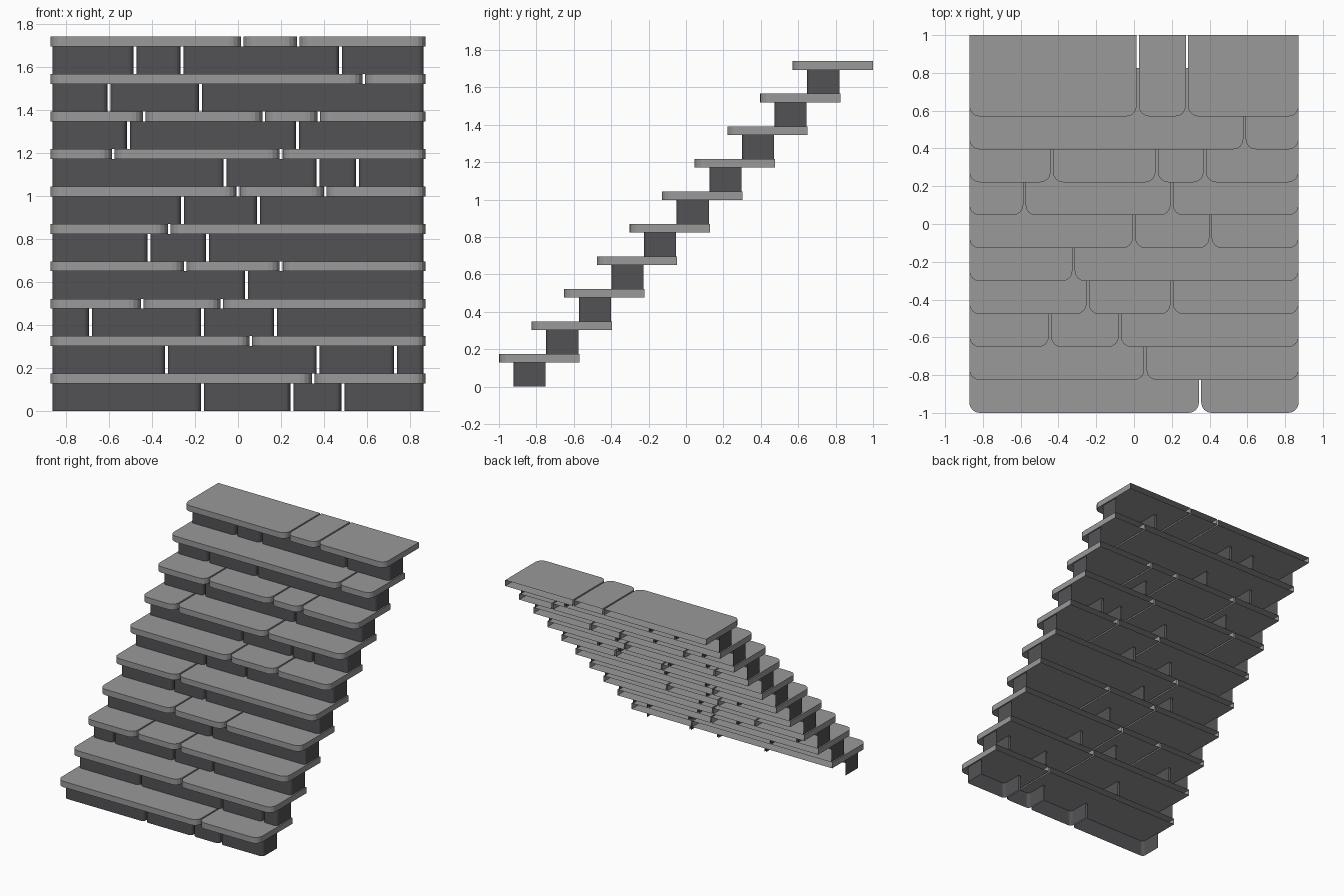
import bpy
import bmesh
import math

if "Cube" in bpy.data.objects:
    bpy.data.objects.remove(bpy.data.objects["Cube"])

RISE, RUN = 0.174, 0.1744        # height and depth offset of each step
SLAB = 0.046                     # tread thickness
RISER_H = RISE - SLAB


def material(name, rgb):
    m = bpy.data.materials.new(name)
    m.diffuse_color = (*rgb, 1.0)
    m.use_nodes = True
    m.node_tree.nodes["Principled BSDF"].inputs["Base Color"].default_value = m.diffuse_color
    return m


TREAD_GREY = material("tread grey", (0.32, 0.32, 0.32))
RISER_GREY = material("dark riser grey", (0.086, 0.084, 0.093))


def outline(x0, x1, yf, yb, r, seg=4):
    """U-shaped plan: open at the back, rounded at both front corners."""
    pts = [(x0, yb)]
    for cx, start in ((x0 + r, math.pi), (x1 - r, 1.5 * math.pi)):
        for i in range(seg + 1):
            a = start + i * math.pi / 2 / seg
            pts.append((cx + r * math.cos(a), yf + r + r * math.sin(a)))
    pts.append((x1, yb))
    return pts


def add_stone(bm, pts, z0, z1, caps):
    low = [bm.verts.new((x, y, z0)) for x, y in pts]
    high = [bm.verts.new((x, y, z1)) for x, y in pts]
    for i in range(len(pts) - 1):
        bm.faces.new((low[i], low[i + 1], high[i + 1], high[i]))
    if caps:
        bm.faces.new(high)
        bm.faces.new(low[::-1])


def stone_row(name, half, joints, gap, yf, yb, r, z0, z1, caps, mat):
    """One row of stones, split across the width at the joints."""
    bm = bmesh.new()
    edges = [-half - gap / 2] + joints + [half + gap / 2]
    for a, b in zip(edges, edges[1:]):
        add_stone(bm, outline(a + gap / 2, b - gap / 2, yf, yb, r), z0, z1, caps)
    me = bpy.data.meshes.new(name)
    bm.to_mesh(me)
    bm.free()
    me.materials.append(mat)
    ob = bpy.data.objects.new(name, me)
    bpy.context.collection.objects.link(ob)


# Joint positions, bottom step first
TREAD_JOINTS = [
    [0.35], [0.06], [-0.445, -0.075], [-0.245, 0.2], [-0.32],
    [0.0, 0.405], [-0.58, 0.2], [-0.435, 0.12, 0.375], [0.585], [0.02, 0.28],
]
RISER_JOINTS = [
    [-0.165, 0.25, 0.487], [-0.333, 0.373, 0.733], [-0.686, -0.165, 0.175],
    [0.04], [-0.414, -0.142], [-0.258, 0.095], [-0.06, 0.372, 0.556],
    [-0.51, 0.277], [-0.6, -0.175], [-0.479, -0.26, 0.477],
]

for n, (tj, rj) in enumerate(zip(TREAD_JOINTS, RISER_JOINTS)):
    y, z = -1.0 + n * RUN, n * RISE
    # riser: hollow stone fronts, open at the back
    stone_row(f"riser_{n + 1}", 0.862, rj, 0.014, y + 0.078, y + 0.25, 0.025,
              z, z + RISER_H, False, RISER_GREY)
    # tread: overhanging slabs
    stone_row(f"tread_{n + 1}", 0.872, tj, 0.012, y, y + 0.43, 0.055,
              z + RISER_H, z + RISE, True, TREAD_GREY)
